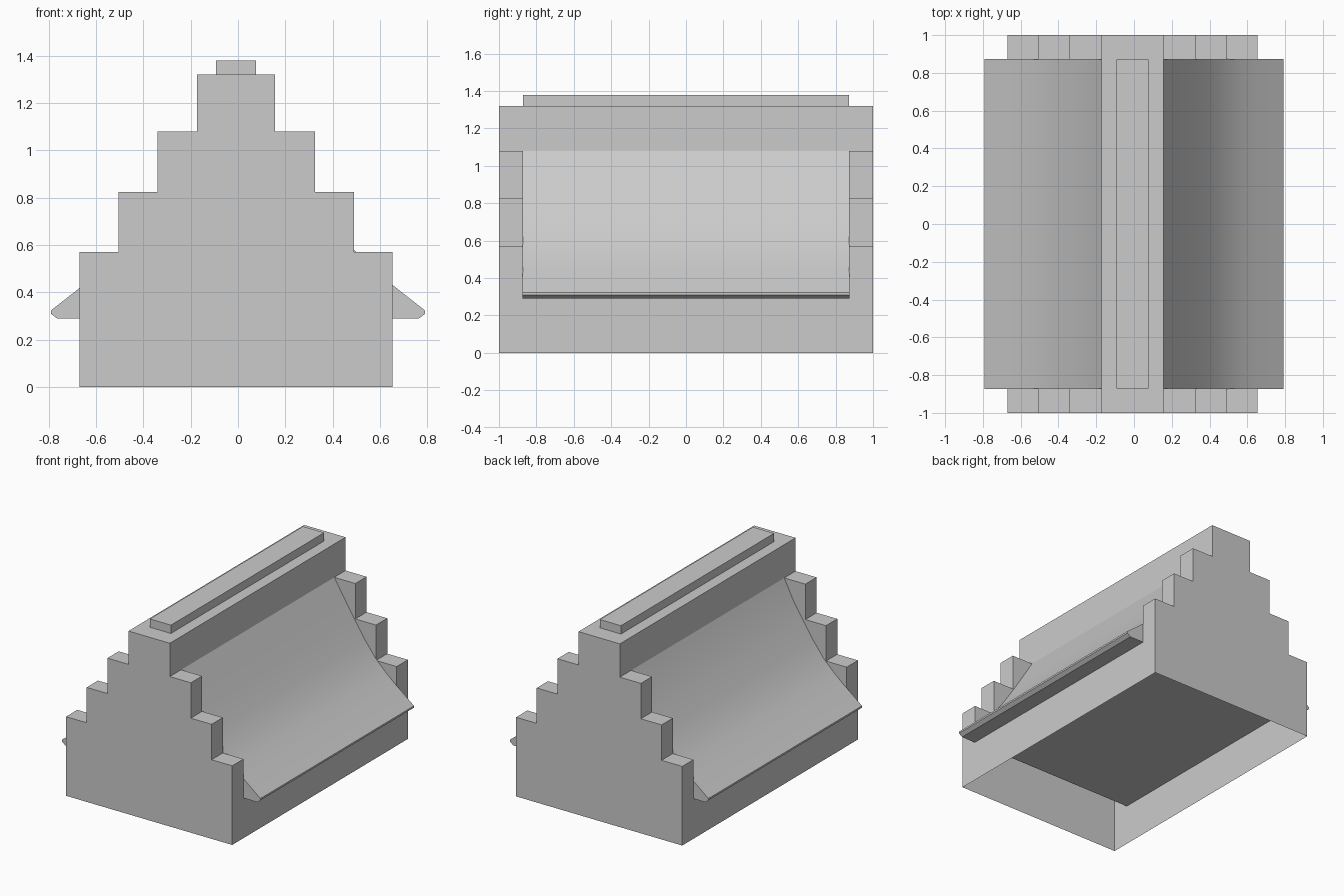
import bpy, bmesh

if "Cube" in bpy.data.objects:
    bpy.data.objects.remove(bpy.data.objects["Cube"])

CX = -0.008            # the walls sit slightly left of the roof centre
GY = 0.872             # inner face of the gables
ZE = 0.29              # underside of the roof / ceiling height
STEPS = [(0.662, 0.57), (0.4975, 0.825), (0.3325, 1.08), (0.165, 1.32)]


def finish(name, bm):
    bmesh.ops.remove_doubles(bm, verts=bm.verts, dist=1e-4)
    bmesh.ops.recalc_face_normals(bm, faces=bm.faces)
    me = bpy.data.meshes.new(name)
    bm.to_mesh(me)
    bm.free()
    ob = bpy.data.objects.new(name, me)
    bpy.context.collection.objects.link(ob)
    return ob


def face(bm, pts):
    bm.faces.new([bm.verts.new(p) for p in pts])


def prism(name, profile, hy):
    """Closed extrusion of an xz profile along y."""
    bm = bmesh.new()
    a = [bm.verts.new((x, -hy, z)) for x, z in profile]
    b = [bm.verts.new((x, hy, z)) for x, z in profile]
    bm.faces.new(a)
    bm.faces.new(b[::-1])
    n = len(a)
    for i in range(n):
        j = (i + 1) % n
        bm.faces.new((a[i], b[i], b[j], a[j]))
    return finish(name, bm)


def stepped(z0, steps):
    """Stepped gable outline starting at height z0."""
    right, z = [], z0
    for h, top in steps:
        right += [(h, z), (h, top)]
        z = top
    return [(CX + x, z) for x, z in right] + [(CX - x, z) for x, z in right[::-1]]


# Hollow walls: stepped gables, side walls and ridge beam, open underneath
bm = bmesh.new()
for s in (-1, 1):
    face(bm, [(x, s, z) for x, z in stepped(0, STEPS)])
    face(bm, [(x, s * GY, z) for x, z in stepped(ZE, STEPS[:3])])
for m in (-1, 1):
    x = CX + m * STEPS[0][0]
    top = STEPS[0][1]
    # U-shaped side wall
    face(bm, [(x, y, z) for y, z in [(-1, 0), (1, 0), (1, top), (GY, top), (GY, ZE),
                                     (-GY, ZE), (-GY, top), (-1, top)]])
    # step treads and risers on both gables
    for i in range(3):
        (h, z), (h2, z2) = STEPS[i], STEPS[i + 1]
        xa, xb = CX + m * h, CX + m * h2
        for s in (-1, 1):
            face(bm, [(xa, s, z), (xb, s, z), (xb, s * GY, z), (xa, s * GY, z)])
            if i < 2:
                face(bm, [(xb, s, z), (xb, s, z2), (xb, s * GY, z2), (xb, s * GY, z)])
    # ridge beam side
    face(bm, [(xb, -1, 1.08), (xb, 1, 1.08), (xb, 1, 1.32), (xb, -1, 1.32)])
xr = STEPS[3][0]
face(bm, [(CX - xr, -1, 1.32), (CX + xr, -1, 1.32), (CX + xr, 1, 1.32), (CX - xr, 1, 1.32)])
finish("stepped_gable_walls", bm)

# Concave roof with chamfered eaves
curve = [(0.24, 0.945), (0.32, 0.818), (0.405, 0.69), (0.485, 0.585),
         (0.57, 0.502), (0.655, 0.43), (0.791, 0.323), (0.791, 0.31), (0.765, ZE)]
roof = prism("curved_roof",
             [(CX + xr, 1.08)] + curve + [(-x, z) for x, z in curve[::-1]] + [(CX - xr, 1.08)],
             GY + 0.002)
bpy.context.view_layer.objects.active = roof
roof.select_set(True)
bpy.ops.object.shade_smooth_by_angle(angle=0.5)

# Ridge cap
prism("ridge_cap", [(-0.092, 1.32), (0.076, 1.32), (0.076, 1.38), (-0.092, 1.38)], GY)
